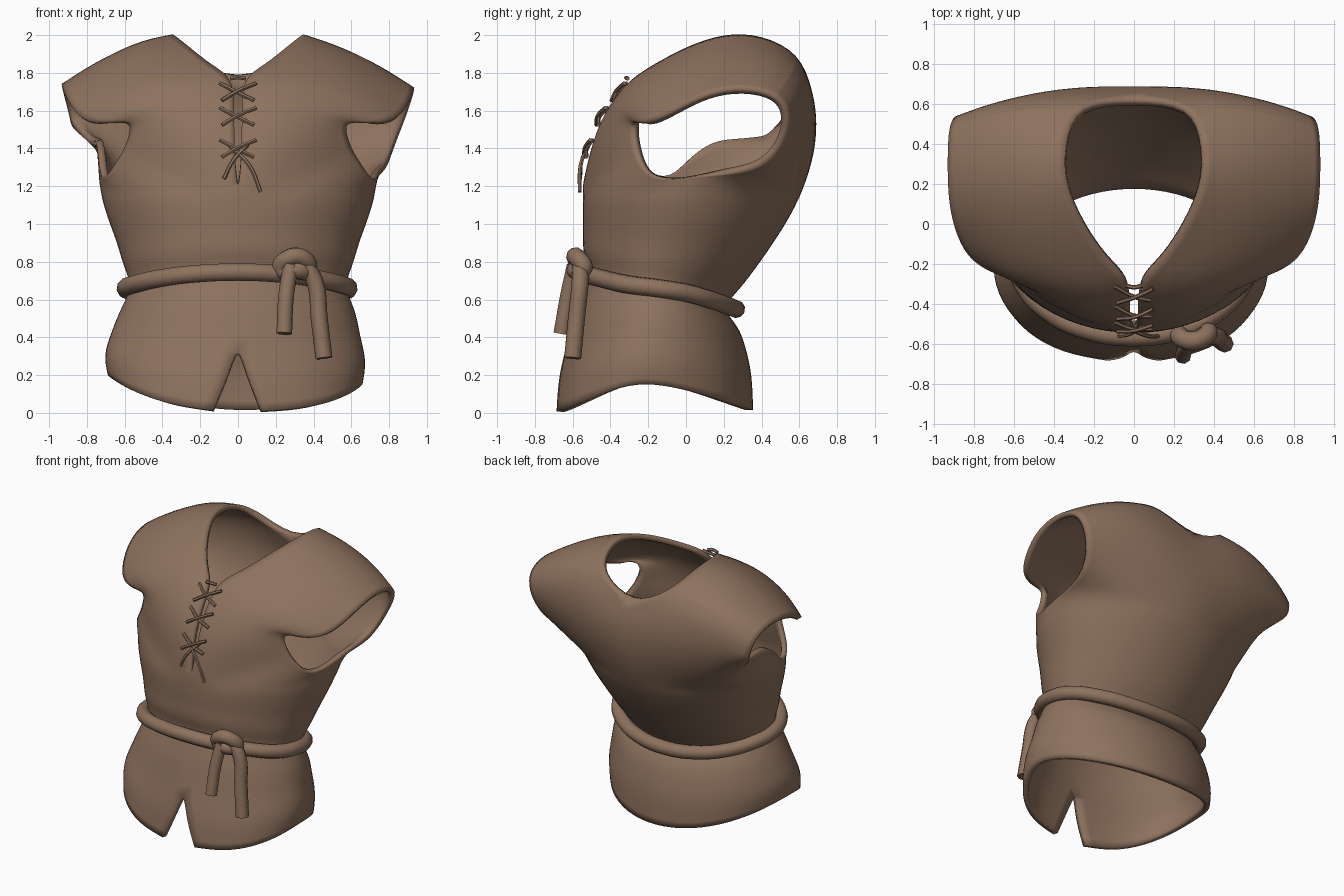
import bpy, bmesh, math
from mathutils import Vector

if "Cube" in bpy.data.objects:
    bpy.data.objects.remove(bpy.data.objects["Cube"])

leather = bpy.data.materials.new("brown leather")
leather.diffuse_color = (0.27, 0.168, 0.112, 1)
leather.use_nodes = True
leather.node_tree.nodes["Principled BSDF"].inputs["Base Color"].default_value = leather.diffuse_color


def finish(ob, angle=50):
    bpy.ops.object.select_all(action='DESELECT')
    bpy.context.view_layer.objects.active = ob
    ob.select_set(True)
    if ob.type == 'CURVE':
        bpy.ops.object.convert(target='MESH')
        ob = bpy.context.object
    ob.data.materials.clear()
    ob.data.materials.append(leather)
    bpy.ops.object.shade_smooth_by_angle(angle=math.radians(angle))
    return ob


def tube(name, pts, radius, cyclic=False, sides=2):
    cu = bpy.data.curves.new(name, 'CURVE')
    cu.dimensions = '3D'
    cu.bevel_depth, cu.bevel_resolution, cu.resolution_u = radius, sides, 5
    cu.use_fill_caps = True
    sp = cu.splines.new('BEZIER')
    sp.bezier_points.add(len(pts) - 1)
    for bp, p in zip(sp.bezier_points, pts):
        bp.co = p
        bp.handle_left_type = bp.handle_right_type = 'AUTO'
    sp.use_cyclic_u = cyclic
    ob = bpy.data.objects.new(name, cu)
    bpy.context.collection.objects.link(ob)
    return finish(ob)


def ring(w, gap, f, yc, b, zf, zs, zb, n=8):
    """Half loop around the body from centre front to centre back."""
    out = []
    for k in range(n + 1):
        c, s = math.cos(math.pi * k / n), math.sin(math.pi * k / n)
        g = gap if c > 0 else 0
        ye, ze = (f, zf) if c > 0 else (b, zb)
        a = abs(c)
        x = 0.0 if k == n else g + (w - g) * s
        out.append(Vector((x, yc + (ye - yc) * a, zs + (ze - zs) * a ** 1.5)))
    return out


# body levels: half width, front gap, front y, side y, back y, z front/side/back
levels = [
    (.69, .13, -.685, -.22, .37, .01, .19, .01),
    (.715, .05, -.675, -.22, .365, .2, .3, .2),
    (.675, 0, -.625, -.19, .33, .38, .42, .34),
    (.64, 0, -.59, -.16, .29, .58, .55, .46),
    (.57, 0, -.51, -.15, .19, .75, .67, .55),      # pinched under the belt
    (.62, 0, -.56, -.12, .29, .85, .77, .64),
    (.655, 0, -.555, -.07, .43, .95, .90, .83),
    (.70, 0, -.56, -.03, .53, 1.03, 1.01, .98),
    (.735, 0, -.56, .0, .61, 1.12, 1.12, 1.12)]
rings = [ring(*l) for l in levels]

# front edge, neckline and back line, then the chest loop back to the front
top = rings[-1]
edge = [(.02, -.515, 1.38), (.02, -.435, 1.58), (.02, -.285, 1.775),
        (.14, -.18, 1.84), (.26, .0, 1.94), (.35, .2, 2.01), (.35, .4, 2.005),
        (.29, .61, 1.90), (0, .64, 1.735), (0, .695, 1.60), (0, .69, 1.37)]
outer = [top[0]] + [Vector(p) for p in edge] + top[:0:-1]
# armhole edge, point for point with the outer loop
arm = [(.605, -.265, 1.39), (.575, -.28, 1.47), (.565, -.28, 1.545), (.68, -.26, 1.53),
       (.82, -.19, 1.54), (.89, -.06, 1.61), (.93, .1, 1.70), (.935, .3, 1.735),
       (.93, .50, 1.69), (.89, .55, 1.57), (.85, .53, 1.47), (.82, .49, 1.39),
       (.80, .43, 1.33), (.78, .36, 1.29), (.76, .26, 1.27), (.75, .15, 1.26),
       (.74, .03, 1.25), (.725, -.09, 1.23), (.695, -.19, 1.25), (.65, -.24, 1.32)]
arm = [Vector(p) for p in arm]
# how much the panel bulges on each line from outer loop to armhole
bulge = [.08, .12, .125, .12, .115, .085, .05, .055, .085, .09, .075, .06,
         .05, .03, .02, 0, 0, 0, .03, .06]


def between(t):
    loop = []
    for o, a, b in zip(outer, arm, bulge):
        p = o.lerp(a, t)
        away = p - Vector((.35, .12, 1.45))
        if p.z < 1.5:
            away.z = 0
        loop.append(p + away.normalized() * (a - o).length * b * 4 * t * (1 - t))
    return loop


# jerkin: torso rings, chest and shoulder panels spreading from each armhole
bm = bmesh.new()
for side in (1, -1):
    def place(p):
        x, y, z = p.x * side, p.y, p.z
        if z < .45:
            z -= .06 * x * (1 - z / .45) * min(1, abs(x) / .6)
            x -= .015 * min(1, abs(x) / .5)
        elif side < 0 and p in arm and y > -.06 and z < 1.5:
            # the left armhole rises steeply behind the front edge
            z = max(z, z + (1.44 - z) * min(1, (y + .09) / .2))
            if y > .45:
                x, z = x - .035, z + .05
        elif side < 0 and x < -.4 and z > 1.6:
            z += .02
        return bm.verts.new((x, y, z))
    grid = [[place(p) for p in r] for r in rings]
    for r0, r1 in zip(grid, grid[1:]):
        for k in range(8):
            q = [r0[k], r0[k + 1], r1[k + 1], r1[k]]
            bm.faces.new(q if side > 0 else q[::-1])
    loops = [[place(p) for p in lp]
             for lp in (outer, between(.25), between(.5), between(.78), arm)]
    n = len(outer)
    for l0, l1 in zip(loops, loops[1:]):
        for k in range(n):
            j = (k + 1) % n
            q = [l0[k], l1[k], l1[j], l0[j]]
            bm.faces.new(q if side > 0 else q[::-1])
bmesh.ops.remove_doubles(bm, verts=bm.verts, dist=.002)
bmesh.ops.recalc_face_normals(bm, faces=bm.faces)
bm.normal_update()
if sum(f.normal.dot(f.calc_center_median() - Vector((0, 0, 1))) for f in bm.faces) < 0:
    bmesh.ops.reverse_faces(bm, faces=bm.faces)
me = bpy.data.meshes.new("jerkin")
bm.to_mesh(me)
bm.free()
jerkin = bpy.data.objects.new("jerkin", me)
bpy.context.collection.objects.link(jerkin)
sub = jerkin.modifiers.new("smooth", 'SUBSURF')
sub.levels = sub.render_levels = 2
sub.boundary_smooth = 'PRESERVE_CORNERS'
sol = jerkin.modifiers.new("thickness", 'SOLIDIFY')
sol.thickness, sol.offset = .038, -1
finish(jerkin)

# belt, sloping down towards the back
half = ring(.585, 0, -.565, -.15, .265, .745, .66, .55)
belt = half + [Vector((-p.x - .01, p.y, p.z)) for p in half[-2:0:-1]]
tube("belt", belt, .048, True, 3)

# knot and hanging ends
tube("belt_knot", [(.23, -.555, .76), (.27, -.585, .82), (.34, -.575, .82),
                   (.37, -.54, .76), (.31, -.585, .755)], .048, True, 3)
tube("belt_end_short", [(.28, -.59, .78), (.255, -.625, .62), (.245, -.66, .42)], .042)
tube("belt_end_long", [(.34, -.56, .80), (.405, -.56, .70), (.43, -.58, .50),
                       (.455, -.60, .29)], .045)


# lacing over the chest slit
def chest_y(z):
    pts = [(1.1, -.55), (1.25, -.545), (1.38, -.515), (1.58, -.435), (1.775, -.285)]
    for (z0, y0), (z1, y1) in zip(pts, pts[1:]):
        if z <= z1:
            break
    return y0 + (y1 - y0) * (z - z0) / (z1 - z0)


def lace(name, xz, lift=.02):
    tube(name, [(x, chest_y(z) - lift - .012 * (i % 2), z)
                for i, (x, z) in enumerate(xz)], .011, sides=1)


for i, z in enumerate((1.70, 1.57, 1.40)):
    for s in (1, -1):
        lace(f"lace_{i}_{'r' if s > 0 else 'l'}",
             [(-.085 * s, z - .045), (0, z + .005 * s), (.095 * s, z + .045)],
             .012 + .006 * s)
lace("lace_top", [(-.04, 1.77), (0, 1.775), (.04, 1.77)])
lace("lace_tail_left", [(.05, 1.42), (-.03, 1.33), (-.075, 1.24)], .015)
lace("lace_tail_right", [(-.04, 1.41), (.06, 1.31), (.12, 1.17)], .015)
